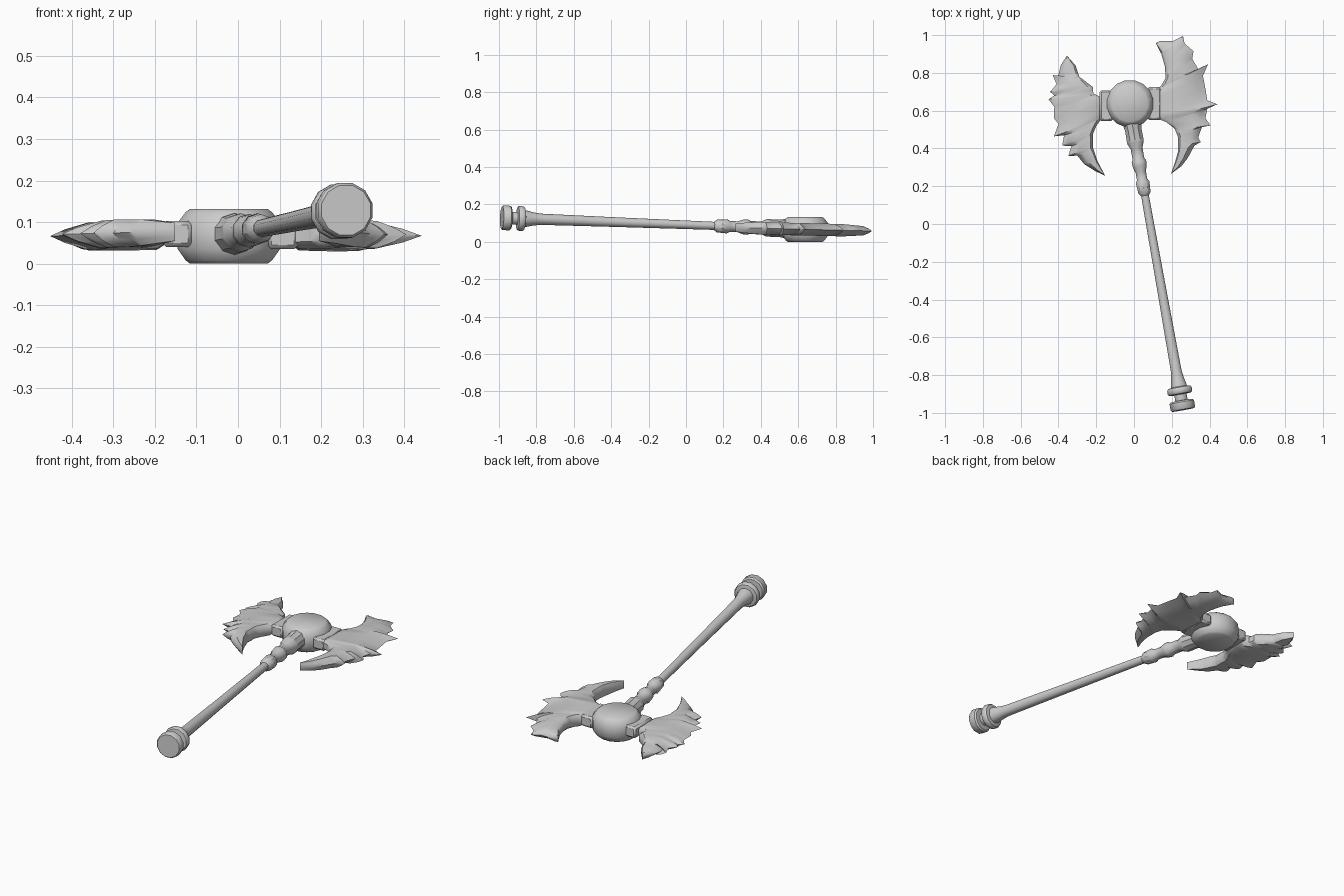
import bpy, bmesh, math
from mathutils import Vector

if "Cube" in bpy.data.objects:
    bpy.data.objects.remove(bpy.data.objects["Cube"])

metal = bpy.data.materials.new("plain grey")
metal.diffuse_color = (0.6, 0.6, 0.6, 1)
metal.use_nodes = True
metal.node_tree.nodes["Principled BSDF"].inputs["Base Color"].default_value = metal.diffuse_color


def finish(name, bm, angle=40):
    """Clean the mesh, make the object, shade it smooth with sharp edges kept."""
    bmesh.ops.remove_doubles(bm, verts=bm.verts, dist=0.0005)
    bmesh.ops.recalc_face_normals(bm, faces=bm.faces)
    me = bpy.data.meshes.new(name)
    bm.to_mesh(me)
    bm.free()
    me.materials.append(metal)
    ob = bpy.data.objects.new(name, me)
    bpy.context.collection.objects.link(ob)
    bpy.ops.object.select_all(action='DESELECT')
    ob.select_set(True)
    bpy.context.view_layer.objects.active = ob
    bpy.ops.object.shade_smooth_by_angle(angle=math.radians(angle))
    return ob


def lathe(name, origin, axis, profile, sides, angle=40):
    """Turn (distance along axis, radius) pairs around an axis."""
    rot = axis.to_track_quat('Z', 'Y')
    bm = bmesh.new()
    rings = []
    for s, r in profile:
        rings.append([bm.verts.new(origin + axis * s + rot @ Vector(
            (r * math.cos(2 * math.pi * (k + .5) / sides),
             r * math.sin(2 * math.pi * (k + .5) / sides), 0))) for k in range(sides)])
    for a, b in zip(rings, rings[1:]):
        for k in range(sides):
            n = (k + 1) % sides
            bm.faces.new((a[k], a[n], b[n], b[k]))
    bm.faces.new(rings[0])
    bm.faces.new(rings[-1])
    return finish(name, bm, angle)


def fractions(pts):
    d = [0]
    for a, b in zip(pts, pts[1:]):
        d.append(d[-1] + math.dist(a, b))
    return [v / d[-1] for v in d]


def sample(pts, fr, t):
    for i in range(len(pts) - 1):
        if t <= fr[i + 1] + 1e-9:
            u = (t - fr[i]) / (fr[i + 1] - fr[i])
            return Vector(pts[i]).lerp(Vector(pts[i + 1]), u)
    return Vector(pts[-1])


def blade(name, inner, outer):
    """Skin between an inner curve and a spiked cutting edge (hundredths)."""
    fi, fo = fractions(inner), fractions(outer)
    ts = sorted({round(t, 4) for t in fi + fo})
    section = [(0, .5), (.1, 1), (.62, 1), (.85, .5), (1, 0)]
    bm = bmesh.new()
    rows = []
    for t in ts:
        a, b = sample(inner, fi, t) / 100, sample(outer, fo, t) / 100
        half = 0.017 + 0.016 * min(1, 4 * t, 5 * (1 - t) + .3)
        loop = [(u, h) for u, h in section] + [(u, -h) for u, h in section[-2::-1]]
        row = []
        for u, h in loop:
            p = a.lerp(b, u)
            row.append(bm.verts.new((p.x, p.y, 0.067 + 0.025 * (0.64 - p.y) + h * half)))
        rows.append(row)
    n = len(rows[0])
    for a, b in zip(rows, rows[1:]):
        for k in range(n):
            m = (k + 1) % n
            bm.faces.new((a[k], a[m], b[m], b[k]))
    bm.faces.new(rows[0])
    bm.faces.new(rows[-1])
    return finish(name, bm, 45)


def block(name, lo, hi):
    """Bevelled connector block."""
    bm = bmesh.new()
    bmesh.ops.create_cube(bm, size=1)
    lo, hi = Vector(lo), Vector(hi)
    for v in bm.verts:
        v.co = (lo + hi) / 2 + Vector(x * y for x, y in zip(v.co, hi - lo))
    bmesh.ops.bevel(bm, geom=list(bm.edges), offset=0.01, segments=1, affect='EDGES')
    return finish(name, bm)


# Round hub
lathe("hub", Vector((-0.022, 0.637, 0)), Vector((0, 0, 1)),
      [(0.0, .095), (.008, .106), (.036, .126), (.098, .126), (.124, .106), (.132, .095)], 16, 50)

# Handle: one turned piece, profile given as (y position, radius)
start = Vector((-0.029, 0.64, 0.067))
run = Vector((0.178, -1, 0.038))
axis = run.normalized()


def turned(name, profile, sides, angle=40):
    lathe(name, start, axis, [((0.64 - y) * run.length, r) for y, r in profile], sides, angle)


turned("ringed_collar", [(.60, .05), (.52, .05), (.50, .046), (.445, .047), (.43, .046), (.40, .033),
                         (.345, .033), (.33, .041), (.305, .039), (.275, .029), (.235, .029),
                         (.22, .038), (.19, .036), (.165, .034), (.15, .022)], 10, 35)
turned("shaft", [(.20, .021), (.10, .022), (-.35, .0255), (-.78, .030), (-.82, .036), (-.85, .043),
                 (-.868, .045)], 10)
turned("pommel_ring", [(-.862, .045), (-.866, .062), (-.874, .068), (-.893, .068), (-.900, .062),
                       (-.903, .036)], 12)
turned("pommel_neck", [(-.89, .034), (-.95, .034)], 12)
turned("pommel", [(-.934, .034), (-.936, .060), (-.944, .068), (-.976, .068), (-.984, .062)], 12)

# Large blade
blade("right_blade",
      [(11.5, 95.8), (14.5, 90), (16.5, 83), (16.6, 77), (14.5, 73.5), (12, 71), (12, 56), (17, 54),
       (21.5, 50.5), (23.3, 46), (23.2, 38), (21.5, 32), (19.5, 26.5)],
      [(11.5, 95.8), (14, 97), (21, 97), (26, 99.5), (26.8, 95.5), (31.5, 91.5), (30.8, 87.5),
       (34, 82), (39.2, 84.6), (36.5, 78.5), (38, 70.5), (38.8, 65.5), (44.2, 63.4), (38.8, 61),
       (37.8, 56), (40.5, 52.2), (36, 51.5), (34, 45.8), (35.3, 43.4), (32, 41.5), (28.5, 35),
       (25, 30.5), (19.5, 26.5)])

# Small blade
blade("left_blade",
      [(-35.2, 88.8), (-31, 84), (-29, 78), (-24, 74.2), (-21.8, 72.5), (-21.5, 69), (-17, 67),
       (-17, 56), (-20, 51.8), (-21.8, 47.5), (-21.8, 40.5), (-19.2, 33), (-15.2, 25.5)],
      [(-35.5, 89), (-38.8, 84), (-40, 79), (-39.2, 76.5), (-43, 78.8), (-41, 74), (-44.4, 70),
       (-42.2, 68), (-45.2, 66), (-42.2, 62), (-42.4, 56), (-40, 53), (-42.4, 46.4), (-37, 47),
       (-38, 41.5), (-33.2, 41.2), (-34.8, 36), (-30, 36.2), (-26.5, 31.8), (-20.5, 28),
       (-15.2, 25.5)])

# Blocks joining the blades to the hub
block("left_connector", (-.182, .545, .040), (-.11, .708, .103))
block("right_connector", (.07, .55, .035), (.145, .725, .098))
